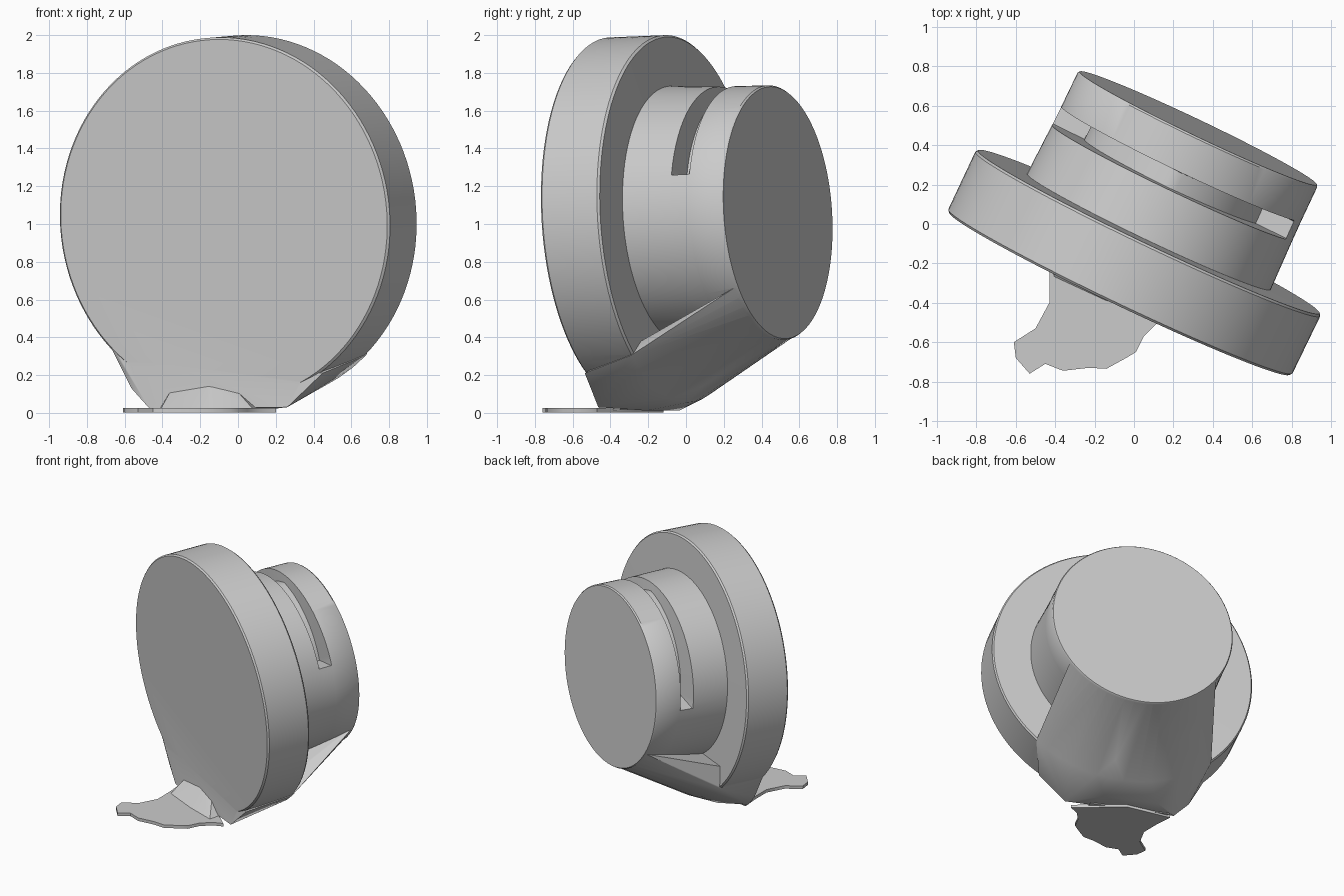
import bpy, bmesh
from math import sin, cos, radians, pi
from mathutils import Vector

cube = bpy.data.objects.get("Cube")
if cube:
    bpy.data.objects.remove(cube)

grey = bpy.data.materials.new("matte grey")
grey.use_nodes = True
grey.diffuse_color = (0.6, 0.6, 0.6, 1)
grey.node_tree.nodes["Principled BSDF"].inputs["Base Color"].default_value = (0.6, 0.6, 0.6, 1)

TURN = radians(-25.5)
LEAN = 0.062
SEGMENTS = 120


def place(u, v, z):
    """u runs across the disc, v along its axis, z is height; the faces lean forward."""
    v -= LEAN * (z - 1.03)
    return Vector((0.075 + u * cos(TURN) - v * sin(TURN),
                   -0.04 + u * sin(TURN) + v * cos(TURN), z))


def arc(radius, v, height, start, end, step):
    return [place(radius * cos(radians(a)), v, height + radius * sin(radians(a)))
            for a in range(start, end, step)]


def finish(bm, name):
    bmesh.ops.recalc_face_normals(bm, faces=bm.faces)
    mesh = bpy.data.meshes.new(name)
    bm.to_mesh(mesh)
    bm.free()
    mesh.materials.append(grey)
    obj = bpy.data.objects.new(name, mesh)
    bpy.context.collection.objects.link(obj)
    return obj


def turned(name, rings, grooved):
    """Skin circles given as (v, radius, centre height), closed at both ends."""
    bm = bmesh.new()
    loops = []
    for i, (v, radius, height) in enumerate(rings):
        loop = []
        for s in range(SEGMENTS):
            a = 2 * pi * s / SEGMENTS
            r = radius
            # The groove is deep at its ends and shallow over the top
            if i in grooved and radians(19.5) < a < radians(181):
                r -= 0.06 + 0.12 * abs(cos(a))
            loop.append(bm.verts.new(place(r * cos(a), v, height + r * sin(a))))
        loops.append(loop)
    for low, high in zip(loops, loops[1:]):
        for s in range(SEGMENTS):
            t = (s + 1) % SEGMENTS
            bm.faces.new((low[s], low[t], high[t], high[s]))
    bm.faces.new(loops[0])
    bm.faces.new(loops[-1])
    return finish(bm, name)


def hull(name, points):
    bm = bmesh.new()
    for p in points:
        bm.verts.new(p)
    result = bmesh.ops.convex_hull(bm, input=bm.verts)
    loose = [v for v in result["geom_interior"] if isinstance(v, bmesh.types.BMVert)]
    bmesh.ops.delete(bm, geom=loose, context='VERTS')
    return finish(bm, name)


def fuse(body, part):
    """Merge a part into the body so that no inner walls remain."""
    bpy.context.view_layer.objects.active = body
    mod = body.modifiers.new("join", 'BOOLEAN')
    mod.operation = 'UNION'
    mod.solver = 'EXACT'
    mod.object = part
    bpy.ops.object.modifier_apply(modifier=mod.name)
    bpy.data.objects.remove(part)


# Large disc stepping down to a drum with a groove over its top
body = turned("disc_and_drum",
              [(-0.347, 0.957, 1.02), (-0.335, 0.968, 1.02),
               (-0.012, 0.97, 1.03), (0, 0.96, 1.03),
               (0.002, 0.685, 1.045), (0.28, 0.677, 1.05),
               (0.285, 0.677, 1.05), (0.38, 0.675, 1.055),
               (0.385, 0.675, 1.055), (0.575, 0.674, 1.06), (0.585, 0.667, 1.06)],
              grooved=(6, 7))

# Sloping mass under the drum and disc that joins them to the foot
front_edge = [(-0.7, -0.338, 0.37), (-0.57, -0.345, 0.13), (-0.46, -0.365, 0.025),
              (0.35, -0.365, 0.03), (0.55, -0.338, 0.21)]
underside = [(-0.3, -0.2, 0.012), (0.1, -0.2, 0.012), (-0.15, 0.13, 0.15), (0.1, 0.13, 0.14)]
fuse(body, hull("sloping_base",
                arc(0.671, 0.57, 1.06, 216, 327, 6) + arc(0.975, -0.01, 1.03, 228, 315, 6)
                + [place(*p) for p in front_edge + underside]))

# Low fillet between the foot and the disc
fuse(body, hull("foot_fillet", [(-0.42, -0.1, 0.015), (-0.41, -0.27, 0.02),
                                (-0.15, -0.39, 0.02), (0.08, -0.47, 0.02),
                                (0.12, -0.35, 0.015), (-0.36, -0.16, 0.11),
                                (-0.15, -0.26, 0.145), (0, -0.33, 0.11)]))

# Thin ragged foot spreading in front
outline = [(-0.44, -0.12), (-0.43, -0.25), (-0.43, -0.4), (-0.5, -0.53), (-0.61, -0.6),
           (-0.6, -0.68), (-0.53, -0.76), (-0.45, -0.71), (-0.36, -0.745),
           (-0.23, -0.73), (-0.14, -0.735), (-0.04, -0.68), (0.01, -0.65),
           (0.05, -0.57), (0.12, -0.5), (0.2, -0.47), (-0.1, -0.2)]
bm = bmesh.new()
sheet = bm.faces.new([bm.verts.new((x, y, 0.001)) for x, y in outline])
raised = bmesh.ops.extrude_face_region(bm, geom=[sheet])
top = [g for g in raised["geom"] if isinstance(g, bmesh.types.BMVert)]
bmesh.ops.translate(bm, verts=top, vec=(0, 0, 0.024))
fuse(body, finish(bm, "spread_foot"))

bpy.ops.object.select_all(action='DESELECT')
body.select_set(True)
bpy.context.view_layer.objects.active = body
bpy.ops.object.shade_smooth_by_angle(angle=radians(35))
